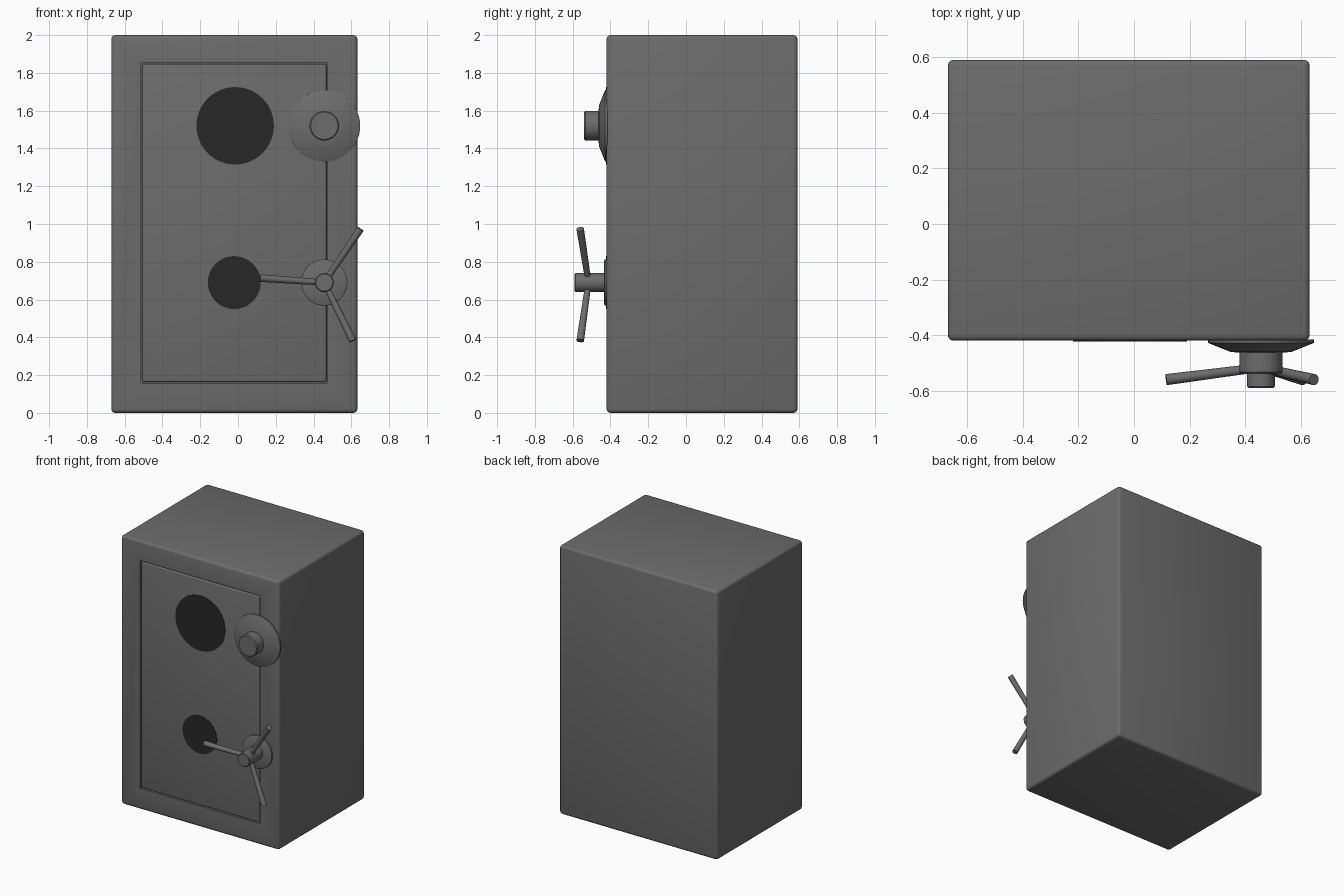
import bpy, bmesh, math
from mathutils import Vector, Matrix

if "Cube" in bpy.data.objects:
    bpy.data.objects.remove(bpy.data.objects["Cube"])


def material(name, value):
    m = bpy.data.materials.new(name)
    m.diffuse_color = (value, value, value, 1)
    m.use_nodes = True
    m.node_tree.nodes["Principled BSDF"].inputs["Base Color"].default_value = m.diffuse_color
    return m


STEEL = material("steel grey", 0.15)
DARK = material("dark grey", 0.02)


def finish(bm, name, mat, smooth=True):
    bmesh.ops.recalc_face_normals(bm, faces=bm.faces)
    me = bpy.data.meshes.new(name)
    bm.to_mesh(me)
    bm.free()
    ob = bpy.data.objects.new(name, me)
    bpy.context.collection.objects.link(ob)
    me.materials.append(mat)
    if smooth:
        bpy.ops.object.select_all(action='DESELECT')
        bpy.context.view_layer.objects.active = ob
        ob.select_set(True)
        bpy.ops.object.shade_smooth_by_angle(angle=math.radians(35))
    return ob


def box(name, lo, hi, bevel, mat=STEEL):
    lo, hi = Vector(lo), Vector(hi)
    bm = bmesh.new()
    bmesh.ops.create_cube(bm, size=1)
    for v in bm.verts:
        v.co = (lo + hi) / 2 + v.co * (hi - lo)
    if bevel:
        bmesh.ops.bevel(bm, geom=bm.edges[:], offset=bevel, segments=3,
                        profile=0.5, affect='EDGES')
    return finish(bm, name, mat, bevel > 0)


def lathe(name, x, z, profile, mat=STEEL, sides=48):
    """Spin (radius, y) points round a front-to-back axis."""
    bm = bmesh.new()
    rings = []
    for r, y in profile:
        rings.append([bm.verts.new((x + r * math.cos(2 * math.pi * i / sides), y,
                                    z + r * math.sin(2 * math.pi * i / sides)))
                      for i in range(sides)])
    for a, b in zip(rings, rings[1:]):
        for i in range(sides):
            j = (i + 1) % sides
            bm.faces.new((a[i], a[j], b[j], b[i]))
    bm.faces.new(rings[0])
    bm.faces.new(rings[-1])
    return finish(bm, name, mat)


def rod(name, p, q, r1, r2, mat=STEEL):
    p, q = Vector(p), Vector(q)
    d = q - p
    bm = bmesh.new()
    rot = d.to_track_quat('Z', 'Y').to_matrix().to_4x4()
    bmesh.ops.create_cone(bm, cap_ends=True, segments=16, radius1=r1, radius2=r2,
                          depth=d.length, matrix=Matrix.Translation((p + q) / 2) @ rot)
    return finish(bm, name, mat)


# Cabinet with a shallow recess for the door
body = box("cabinet", (-0.67, -0.42, 0), (0.632, 0.59, 2), 0.02)
cutter = box("door_recess_cutter", (-0.513, -0.6, 0.157), (0.474, -0.39, 1.853), 0)
cutter.hide_render = True
mod = body.modifiers.new("recess", 'BOOLEAN')
mod.operation = 'DIFFERENCE'
mod.solver = 'EXACT'
mod.object = cutter
bpy.context.view_layer.objects.active = body
# the recess must be the first modifier so it can be applied cleanly
bpy.ops.object.modifier_move_to_index(modifier=mod.name, index=0)
bpy.ops.object.modifier_apply(modifier=mod.name)
bpy.data.objects.remove(cutter)

# Door, flush with the frame
box("door", (-0.507, -0.42, 0.163), (0.468, -0.385, 1.847), 0.01)

# Dark round spots on the door
lathe("upper_door_spot", -0.015, 1.52, [(0.205, -0.418), (0.205, -0.423)], DARK)
lathe("lower_door_spot", -0.02, 0.69, [(0.14, -0.418), (0.14, -0.423)], DARK)

# Dial: flared base and knob
lathe("dial_base", 0.457, 1.52,
      [(0.19, -0.415), (0.19, -0.428), (0.11, -0.46), (0.07, -0.464)])
lathe("dial_knob", 0.457, 1.52,
      [(0.078, -0.455), (0.078, -0.533), (0.072, -0.54)])

# Handle: back plate, hub and three spokes leaning forward
HX, HZ = 0.457, 0.69
lathe("handle_plate", HX, HZ, [(0.122, -0.415), (0.122, -0.43), (0.115, -0.434)])
lathe("handle_hub", HX, HZ, [(0.05, -0.43), (0.05, -0.585), (0.045, -0.59)])
for k in range(3):
    a = math.radians(56 + 120 * k)
    c, s = math.cos(a), math.sin(a)
    rod("handle_spoke_%d" % (k + 1),
        (HX + 0.03 * c, -0.52, HZ + 0.03 * s),
        (HX + 0.342 * c, -0.56, HZ + 0.342 * s), 0.016, 0.02)
